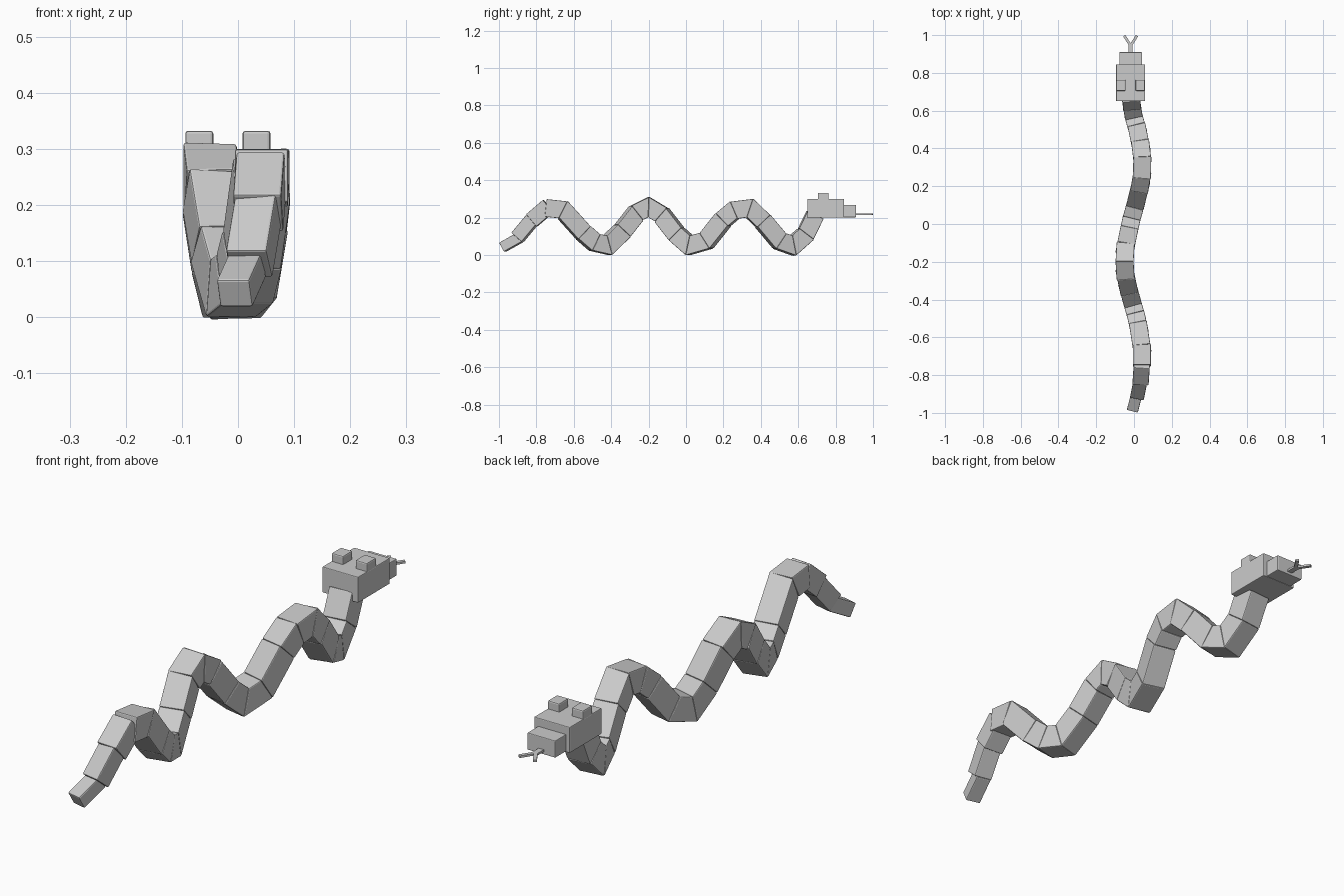
import bpy
from mathutils import Vector

cube = bpy.data.objects.get("Cube")
if cube:
    bpy.data.objects.remove(cube, do_unlink=True)

grey = bpy.data.materials.new("plain_grey")
grey.use_nodes = True
COLOUR = (0.6, 0.6, 0.6, 1)
grey.diffuse_color = COLOUR
grey.node_tree.nodes["Principled BSDF"].inputs["Base Color"].default_value = COLOUR

UP = Vector((0, 0, 1))
FACES = [(3, 2, 1, 0), (4, 5, 6, 7), (0, 1, 5, 4),
         (1, 2, 6, 5), (2, 3, 7, 6), (3, 0, 4, 7)]


def ring(centre, plane, direction, width, height):
    """Four corners of a bar cut by a plane, so neighbours meet in a mitre."""
    side = direction.cross(UP).normalized()
    up = side.cross(direction).normalized()
    corners = []
    for i, j in ((-1, -1), (1, -1), (1, 1), (-1, 1)):
        p = side * (i * width / 2) + up * (j * height / 2)
        corners.append(centre + p - direction * (p.dot(plane) / direction.dot(plane)))
    return corners


def block(name, corners, bevel=0.004):
    mesh = bpy.data.meshes.new(name)
    mesh.from_pydata(corners, [], FACES)
    mesh.materials.append(grey)
    obj = bpy.data.objects.new(name, mesh)
    bpy.context.collection.objects.link(obj)
    if bevel:
        mod = obj.modifiers.new("soft_edges", "BEVEL")
        mod.width = bevel
        mod.segments = 2
    return obj


def bar(name, start, end, width, height, bevel=0.004):
    a, b = Vector(start), Vector(end)
    d = (b - a).normalized()
    return block(name, ring(a, d, d, width, height) + ring(b, d, d, width, height), bevel)


# Body: mitred segments following a wave in height and a slower wave sideways
path = [Vector(p) for p in (
    (0.042, -0.75, 0.252), (0.042, -0.66, 0.242), (0.025, -0.55, 0.12),
    (0.012, -0.49, 0.068), (-0.008, -0.42, 0.052), (-0.03, -0.34, 0.13),
    (-0.046, -0.265, 0.225), (-0.05, -0.2, 0.257), (-0.046, -0.13, 0.215),
    (-0.03, -0.05, 0.112), (-0.015, 0.02, 0.051), (0.01, 0.11, 0.077),
    (0.032, 0.2, 0.19), (0.042, 0.26, 0.24), (0.044, 0.34, 0.25),
    (0.036, 0.41, 0.182), (0.018, 0.5, 0.075), (-0.002, 0.57, 0.05),
    (-0.013, 0.64, 0.112), (-0.017, 0.69, 0.215))]
dirs = [(b - a).normalized() for a, b in zip(path, path[1:])]
planes = [dirs[0]] + [(a + b).normalized() for a, b in zip(dirs, dirs[1:])] + [dirs[-1]]
for k, d in enumerate(dirs):
    block(f"body_segment_{k + 1}",
          ring(path[k], planes[k], d, 0.095, 0.095)
          + ring(path[k + 1], planes[k + 1], d, 0.095, 0.095))

# Tail: three blocks that step down in size
bar("tail_base", (0.036, -0.825, 0.185), (0.042, -0.735, 0.262), 0.086, 0.086)
bar("tail_middle", (0.02, -0.9, 0.095), (0.037, -0.815, 0.197), 0.074, 0.074)
bar("tail_tip", (-0.006, -0.98, 0.042), (0.018, -0.885, 0.095), 0.06, 0.055)

# Head and snout
MID = -0.018
bar("head", (MID, 0.65, 0.25), (MID, 0.845, 0.25), 0.153, 0.1, 0.003)
bar("snout", (MID, 0.83, 0.235), (MID, 0.91, 0.235), 0.12, 0.066, 0.003)

# Eyes
for name, s in (("left_eye", 1), ("right_eye", -1)):
    x = MID + s * 0.051
    bar(name, (x, 0.705, 0.308), (x, 0.763, 0.308), 0.05, 0.048, 0.005)

# Forked tongue
bar("tongue", (MID, 0.9, 0.217), (MID, 0.957, 0.217), 0.022, 0.008, 0)
for name, s in (("left_tongue_tip", 1), ("right_tongue_tip", -1)):
    bar(name, (MID, 0.945, 0.217), (MID + s * 0.034, 0.997, 0.217), 0.014, 0.008, 0)
